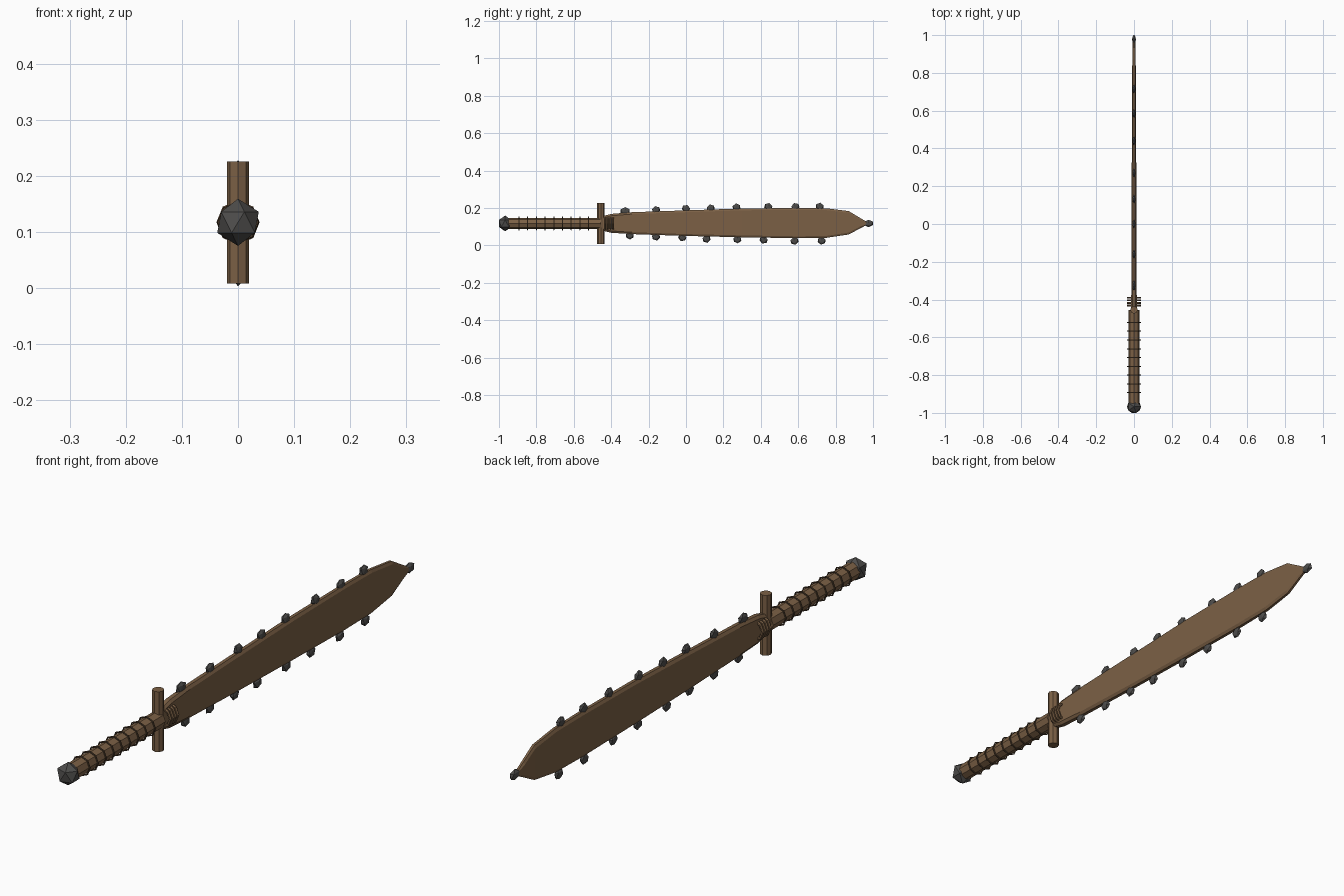
import bpy, bmesh, math
from mathutils import Vector, Matrix

if "Cube" in bpy.data.objects:
    bpy.data.objects.remove(bpy.data.objects["Cube"])

ZC = 0.117  # height of the long axis


def material(name, rgb):
    m = bpy.data.materials.new(name)
    m.diffuse_color = (*rgb, 1)
    m.use_nodes = True
    m.node_tree.nodes["Principled BSDF"].inputs["Base Color"].default_value = m.diffuse_color
    return m


WOOD = material("brown wood", (0.20, 0.118, 0.060))
CORD = material("dark cord", (0.085, 0.052, 0.028))
STONE = material("grey stone", (0.075, 0.073, 0.070))


def finish(bm, name, mat):
    bmesh.ops.recalc_face_normals(bm, faces=bm.faces)
    me = bpy.data.meshes.new(name)
    bm.to_mesh(me)
    bm.free()
    me.materials.append(mat)
    ob = bpy.data.objects.new(name, me)
    bpy.context.collection.objects.link(ob)
    return ob


def loft(name, rings, mat):
    """Skin a list of closed point loops and cap both ends."""
    bm = bmesh.new()
    loops = [[bm.verts.new(p) for p in r] for r in rings]
    n = len(loops[0])
    for a, b in zip(loops, loops[1:]):
        for i in range(n):
            j = (i + 1) % n
            bm.faces.new((a[i], a[j], b[j], b[i]))
    bm.faces.new(loops[0])
    bm.faces.new(loops[-1])
    return finish(bm, name, mat)


def circle_y(y, r, n=8):
    return [(r * math.cos(2 * math.pi * i / n), y, ZC + r * math.sin(2 * math.pi * i / n))
            for i in range(n)]


def stone(name, centre, half, turn=0.0):
    """Faceted stone with the given half sizes, turned about x."""
    bm = bmesh.new()
    bmesh.ops.create_icosphere(bm, subdivisions=1, radius=1)
    ext = [max(abs(v.co[k]) for v in bm.verts) for k in range(3)]
    rot = Matrix.Rotation(turn, 3, 'X')
    for v in bm.verts:
        p = Vector([v.co[k] / ext[k] * half[k] for k in range(3)])
        v.co = rot @ p + Vector(centre)
    return finish(bm, name, STONE)


def cord_ring(name, y, rx, rz, thick, n=8, m=6):
    """One turn of cord around the long axis."""
    bm = bmesh.new()
    loops = []
    for i in range(n):
        a = 2 * math.pi * i / n
        loop = []
        for j in range(m):
            b = 2 * math.pi * j / m
            d = thick * math.cos(b)
            loop.append(bm.verts.new(((rx + d) * math.cos(a), y + thick * math.sin(b),
                                      ZC + (rz + d) * math.sin(a))))
        loops.append(loop)
    for i in range(n):
        p, q = loops[i], loops[(i + 1) % n]
        for j in range(m):
            k = (j + 1) % m
            bm.faces.new((p[j], p[k], q[k], q[j]))
    return finish(bm, name, CORD if thick < 0.005 else WOOD)


# Blade: y, bottom z, top z, half thickness
profile = [(-0.46, 0.082, 0.152, 0.015), (-0.40, 0.067, 0.168, 0.015),
           (-0.29, 0.060, 0.177, 0.013), (0.0, 0.050, 0.187, 0.012),
           (0.30, 0.043, 0.197, 0.012), (0.60, 0.038, 0.200, 0.011),
           (0.75, 0.040, 0.198, 0.010), (0.87, 0.058, 0.183, 0.009),
           (0.93, 0.090, 0.147, 0.008), (0.972, 0.112, 0.122, 0.007)]
rings = []
for y, lo, hi, t in profile:
    c, h = (lo + hi) / 2, (hi - lo) / 2
    e = min(0.010, h * 0.4)
    rings.append([(t, y, c - h + e), (t, y, c + h - e), (t * 0.5, y, c + h), (-t * 0.5, y, c + h),
                  (-t, y, c + h - e), (-t, y, c - h + e), (-t * 0.5, y, c - h), (t * 0.5, y, c - h)])
loft("blade", rings, WOOD)

# Grip and upright crossguard
loft("grip", [circle_y(-0.95, 0.030), circle_y(-0.455, 0.030)], WOOD)
loft("crossguard", [[(0.02 * math.cos(math.pi * i / 4), -0.455 + 0.02 * math.sin(math.pi * i / 4), z)
                     for i in range(8)] for z in (0.008, 0.225)], WOOD)

# Cord turns on the grip, lashing in front of the guard
for i in range(9):
    cord_ring(f"grip_cord_{i + 1}", -0.893 + i * 0.0465, 0.0345, 0.0345, 0.003)
for i in range(4):
    cord_ring(f"lashing_{i + 1}", -0.432 + i * 0.014, 0.033, 0.034, 0.0055)

# Pommel and tip stones
stone("pommel_stone", (0, -0.967, ZC), (0.037, 0.033, 0.042))
stone("tip_stone", (0, 0.976, ZC), (0.010, 0.024, 0.020))

# Stone teeth along both edges: y, centre z
upper = [(-0.325, 0.183), (-0.16, 0.189), (0.0, 0.196), (0.132, 0.198),
         (0.27, 0.203), (0.44, 0.206), (0.585, 0.206), (0.715, 0.207)]
lower = [(-0.30, 0.052), (-0.16, 0.046), (-0.02, 0.042), (0.11, 0.034),
         (0.275, 0.031), (0.415, 0.029), (0.58, 0.023), (0.725, 0.024)]
for label, row in (("upper", upper), ("lower", lower)):
    for i, (y, z) in enumerate(row):
        wide = 0.024 if i == 0 and label == "upper" else 0.020
        stone(f"{label}_tooth_{i + 1}", (0, y, z), (0.009, wide, 0.021), 0.35 * math.sin(i * 2.3))
